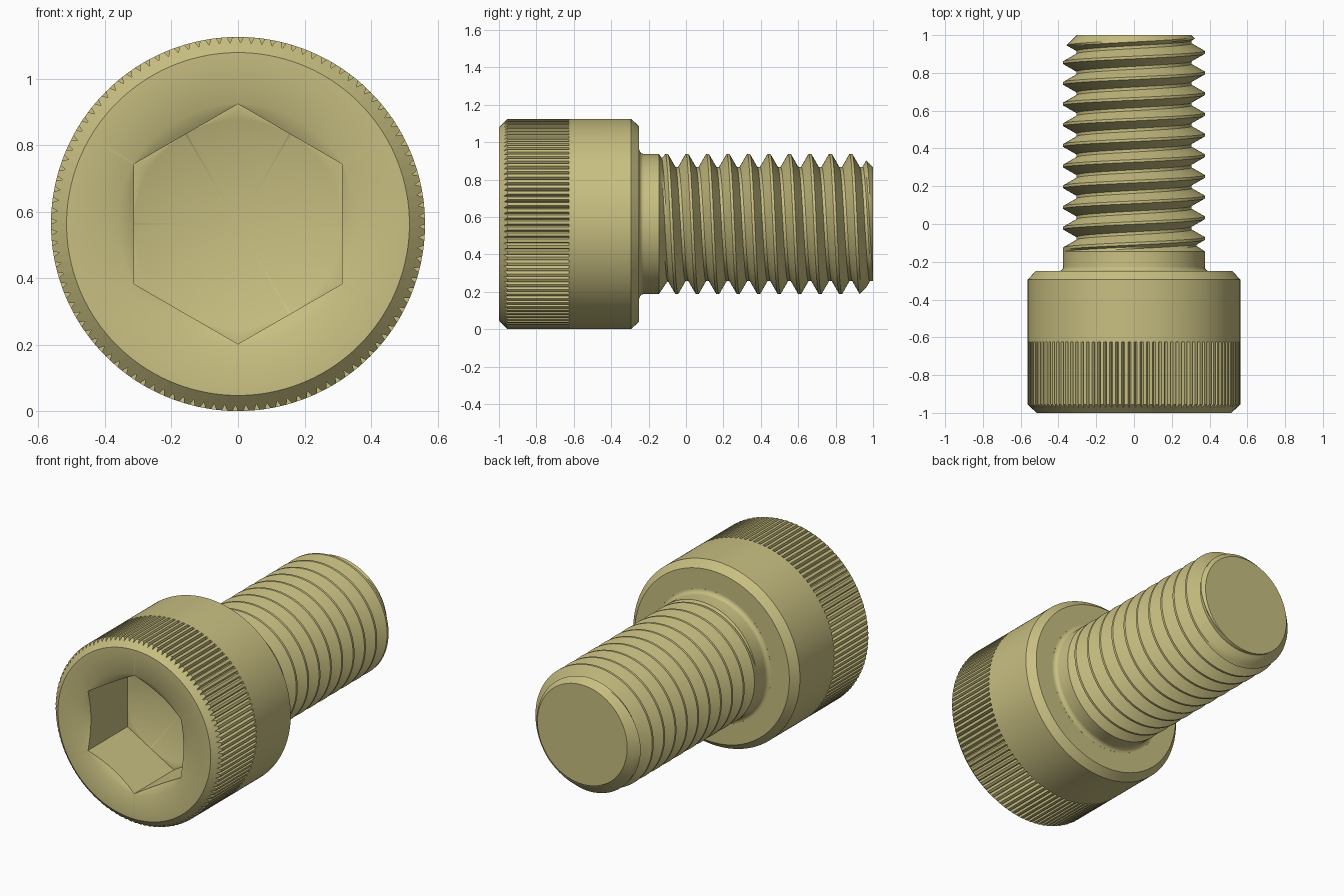
import bpy, bmesh
from math import sin, cos, pi, radians

cube = bpy.data.objects.get("Cube")
if cube:
    bpy.data.objects.remove(cube)

AXIS_Z = 0.5625          # height of the bolt axis, also the head radius
HEAD_R = AXIS_Z

brass = bpy.data.materials.new("pale_brass")
brass.use_nodes = True
colour = (0.58, 0.52, 0.22, 1)
brass.diffuse_color = colour
brass.node_tree.nodes["Principled BSDF"].inputs["Base Color"].default_value = colour


def lathe(name, columns, rows, point):
    """Grid swept around the y axis; point(row, column, angle) gives (radius, y)."""
    bm = bmesh.new()
    grid = []
    for row in rows:
        ring = []
        for c in range(columns + 1):
            a = 2 * pi * c / columns
            r, y = point(row, c, a)
            ring.append(bm.verts.new((r * sin(a), y, AXIS_Z + r * cos(a))))
        grid.append(ring)
    for lower, upper in zip(grid, grid[1:]):
        for c in range(columns):
            bm.faces.new((lower[c], lower[c + 1], upper[c + 1], upper[c]))
    bmesh.ops.remove_doubles(bm, verts=bm.verts, dist=1e-5)
    bmesh.ops.dissolve_degenerate(bm, edges=bm.edges, dist=1e-6)
    mesh = bpy.data.meshes.new(name)
    bm.to_mesh(mesh)
    bm.free()
    obj = bpy.data.objects.new(name, mesh)
    bpy.context.collection.objects.link(obj)
    mesh.materials.append(brass)
    bpy.ops.object.select_all(action="DESELECT")
    obj.select_set(True)
    bpy.context.view_layer.objects.active = obj
    bpy.ops.object.shade_smooth_by_angle(angle=radians(30))
    return obj


# Head: hexagonal socket, chamfered rim, knurled band and plain collar
KNURLS = 108
GROOVE = 0.018
APOTHEM = 0.3125
CORNER = APOTHEM / cos(pi / 6)
SOCKET_Y = -0.62


def head_point(row, c, a):
    kind, r, y = row
    if kind == "hex":
        r = APOTHEM / cos(a % (pi / 3) - pi / 6)
        if y is None:                        # edge of the conical lead-in
            y = -1 + 0.577 * (CORNER - r)
    elif kind == "knurl" and c % 4 == 1:     # bottom of a groove
        r -= GROOVE
        if y < -0.9:
            y -= GROOVE
    return r, y


head_rows = [
    ("round", 0, SOCKET_Y + 0.18),           # drill point
    ("round", APOTHEM, SOCKET_Y),
    ("hex", 0, SOCKET_Y),
    ("hex", 0, None),
    ("round", CORNER, -1),
    ("round", HEAD_R - 0.047, -1),
    ("knurl", HEAD_R, -0.955),
    ("knurl", HEAD_R, -0.625),
    ("round", HEAD_R, -0.625),
    ("round", HEAD_R, -0.295),
    ("round", HEAD_R - 0.04, -0.25),
    ("round", 0.4, -0.25),
]
lathe("socket_head", KNURLS * 4, head_rows, head_point)

# Shank: fillet under the head, plain neck, helical thread, chamfered tip
MAJOR, MINOR, PITCH = 0.375, 0.305, 0.1095
START, TIP, TIP_R = -0.145, 1.0, 0.303
CREST, FLANK = 0.007, 0.04                   # half crest width, flank width
FLANK_STEPS = 4


def thread_profile():
    """One pitch as (offset from crest, radius)."""
    steps = [i / FLANK_STEPS for i in range(FLANK_STEPS + 1)]
    down = [(CREST + FLANK * t, MAJOR + (MINOR - MAJOR) * t) for t in steps]
    up = [(PITCH - d, r) for d, r in reversed(down)]
    return down + up


def shank_point(row, c, a):
    kind, r, y = row
    if kind == "thread":
        y += PITCH * a / (2 * pi)
        if y <= START:
            return MAJOR, START
        if y >= TIP:
            return TIP_R, TIP
        r = max(r, MAJOR - 1.5 * (y - START))    # thread run-out
        r = min(r, TIP_R + TIP - y)              # tip chamfer
    return r, y


shank_rows = []
for i in range(7):
    t = pi / 2 * i / 6
    shank_rows.append(("plain", 0.4 - 0.025 * sin(t), -0.225 - 0.025 * cos(t)))
shank_rows.append(("plain", MAJOR, START))
for turn in range(-4, 10):
    for offset, r in thread_profile():
        shank_rows.append(("thread", r, 0.115 + turn * PITCH + offset))
shank_rows.append(("plain", TIP_R, TIP))
shank_rows.append(("plain", 0, TIP))
lathe("threaded_shank", 96, shank_rows, shank_point)
